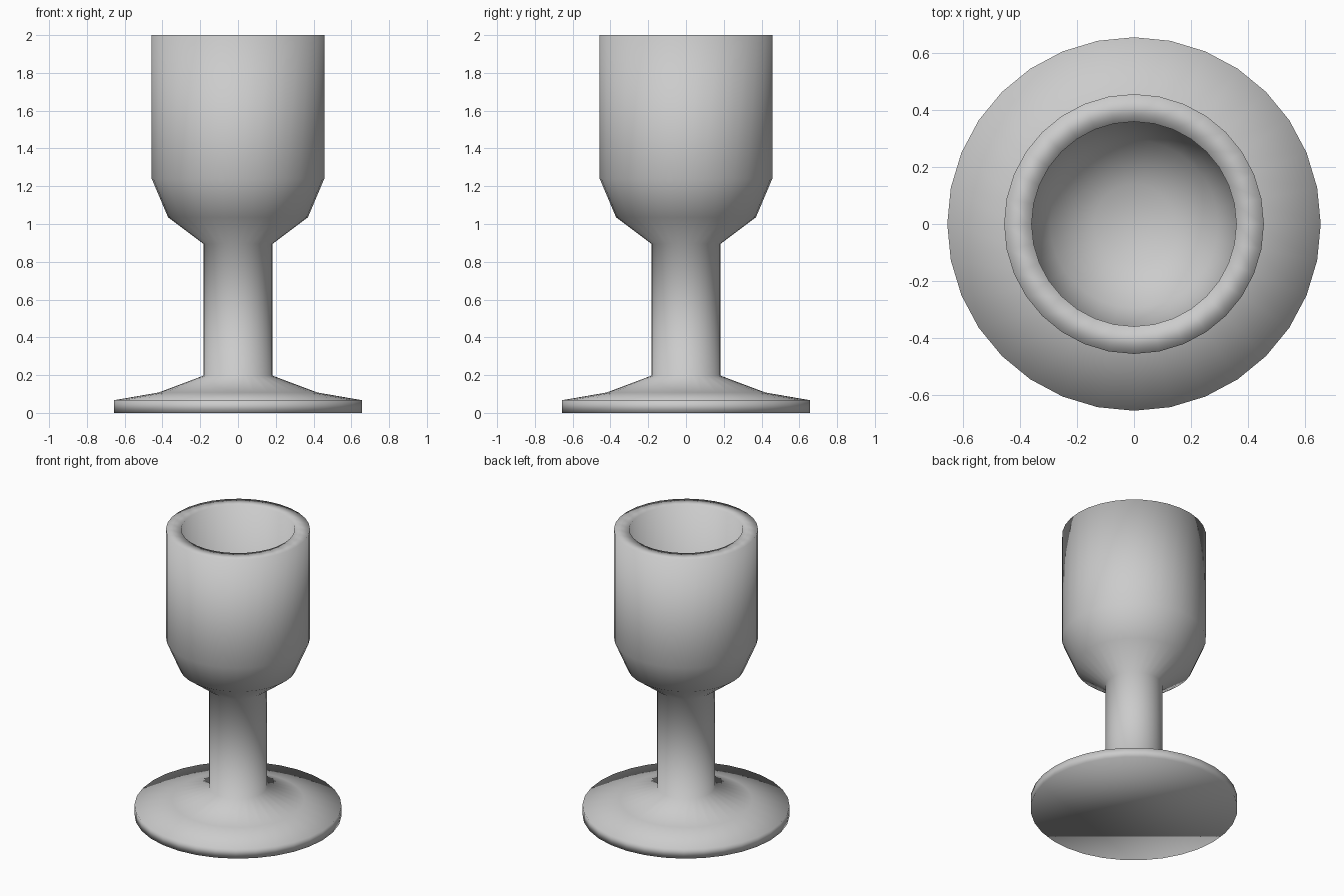
import bpy, bmesh, math

if "Cube" in bpy.data.objects:
    bpy.data.objects.remove(bpy.data.objects["Cube"])

SIDES = 32


def lathe(name, profile):
    """Revolve an (radius, height) profile about z; both ends are capped."""
    bm = bmesh.new()
    rings = []
    for r, z in profile:
        rings.append([bm.verts.new((r * math.cos(2 * math.pi * i / SIDES),
                                    r * math.sin(2 * math.pi * i / SIDES), z))
                      for i in range(SIDES)])
    for low, high in zip(rings, rings[1:]):
        for i in range(SIDES):
            j = (i + 1) % SIDES
            bm.faces.new((low[i], low[j], high[j], high[i]))
    bm.faces.new(rings[0][::-1])
    bm.faces.new(rings[-1])
    bmesh.ops.recalc_face_normals(bm, faces=bm.faces)
    for f in bm.faces:
        f.smooth = True
    mesh = bpy.data.meshes.new(name)
    bm.to_mesh(mesh)
    bm.free()
    obj = bpy.data.objects.new(name, mesh)
    bpy.context.collection.objects.link(obj)
    return obj


# One continuous profile: foot, stem, outer cup, rim, hollow inside
foot = [(0.657, 0.0), (0.657, 0.067), (0.42, 0.108)]
stem = [(0.183, 0.197), (0.183, 0.895)]
cup_outside = [(0.37, 1.035), (0.457, 1.24), (0.457, 2.0)]
cup_inside = [(0.36, 2.0), (0.36, 1.26), (0.295, 1.10), (0.14, 0.99)]
lathe("goblet", foot + stem + cup_outside + cup_inside)
